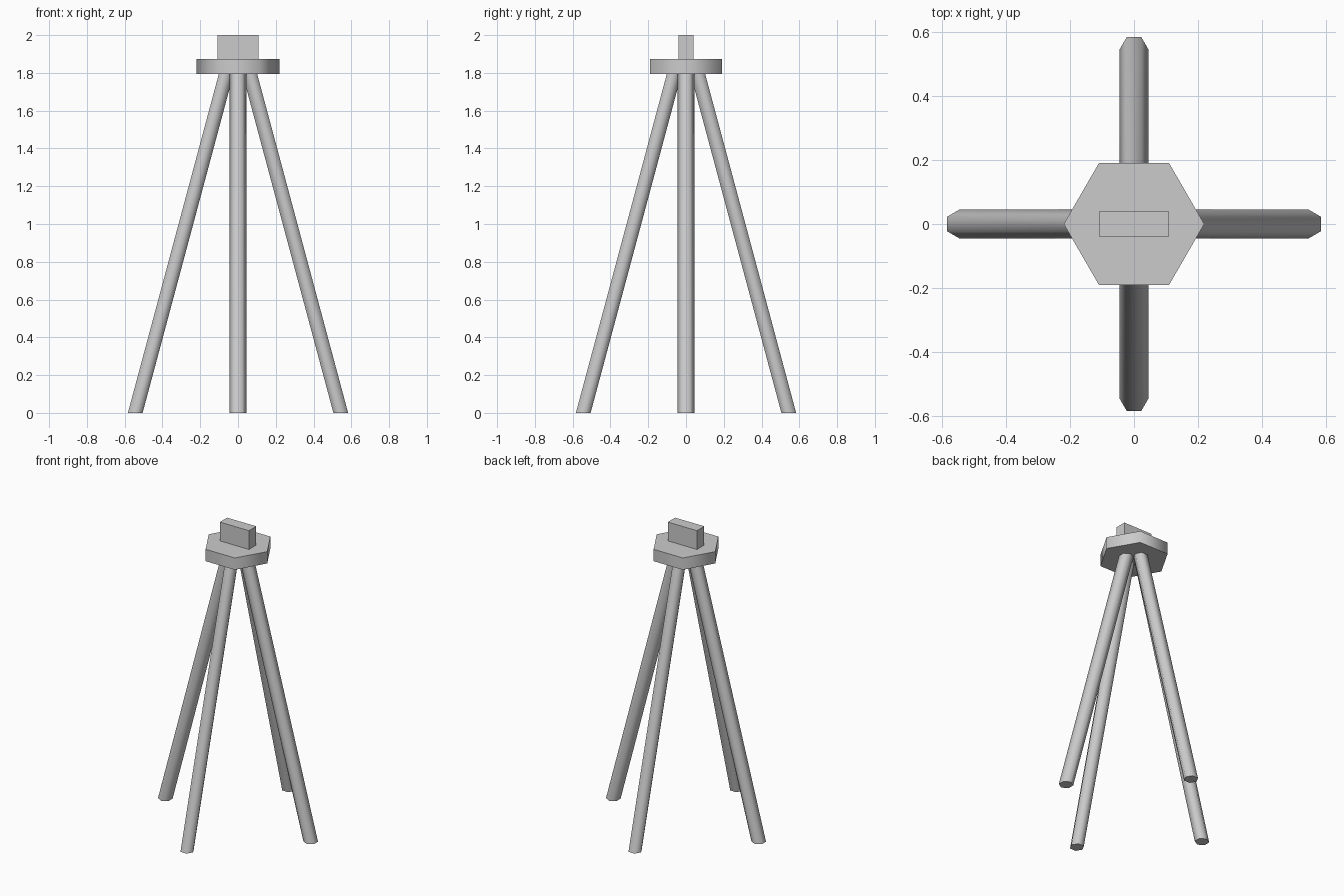
import bpy
import bmesh
from math import cos, sin, pi, radians

if "Cube" in bpy.data.objects:
    bpy.data.objects.remove(bpy.data.objects["Cube"], do_unlink=True)

grey = bpy.data.materials.new("light grey")
grey.use_nodes = True
colour = (0.6, 0.6, 0.6, 1)
grey.diffuse_color = colour
grey.node_tree.nodes["Principled BSDF"].inputs["Base Color"].default_value = colour

PAD_BOTTOM, PAD_TOP = 1.793, 1.873


def ring(radius, centre, z, turn):
    """Horizontal hexagon around a centre."""
    return [(centre[0] + radius * cos(turn + i * pi / 3),
             centre[1] + radius * sin(turn + i * pi / 3), z) for i in range(6)]


def loft(name, bottom, top):
    """Closed solid between two matching horizontal outlines."""
    bm = bmesh.new()
    low = [bm.verts.new(p) for p in bottom]
    high = [bm.verts.new(p) for p in top]
    n = len(low)
    bm.faces.new(low[::-1])
    bm.faces.new(high)
    for i in range(n):
        j = (i + 1) % n
        bm.faces.new((low[i], low[j], high[j], high[i]))
    mesh = bpy.data.meshes.new(name)
    bm.to_mesh(mesh)
    bm.free()
    mesh.materials.append(grey)
    obj = bpy.data.objects.new(name, mesh)
    bpy.context.collection.objects.link(obj)
    # Round the hexagonal sides in shading, keep the end caps crisp
    bpy.ops.object.select_all(action='DESELECT')
    obj.select_set(True)
    bpy.context.view_layer.objects.active = obj
    bpy.ops.object.shade_smooth_by_angle(angle=radians(65))
    return obj


# Four splayed legs, cut level at the floor and under the pad
for name, dx, dy in (("left_leg", 1, 0), ("right_leg", -1, 0),
                     ("front_leg", 0, -1), ("back_leg", 0, 1)):
    turn = pi / 2 if dx else 0
    foot, head = 0.544, 0.063
    loft(name, ring(0.045, (dx * foot, dy * foot), 0, turn),
         ring(0.045, (dx * head, dy * head), PAD_BOTTOM, turn))

# Hexagonal pad
loft("pad", ring(0.219, (0, 0), PAD_BOTTOM, 0), ring(0.219, (0, 0), PAD_TOP, 0))

# Upright block on the pad
corners = [(-0.109, -0.039), (0.109, -0.039), (0.109, 0.039), (-0.109, 0.039)]
loft("top_block", [(x, y, PAD_TOP) for x, y in corners],
     [(x, y, 2) for x, y in corners])
